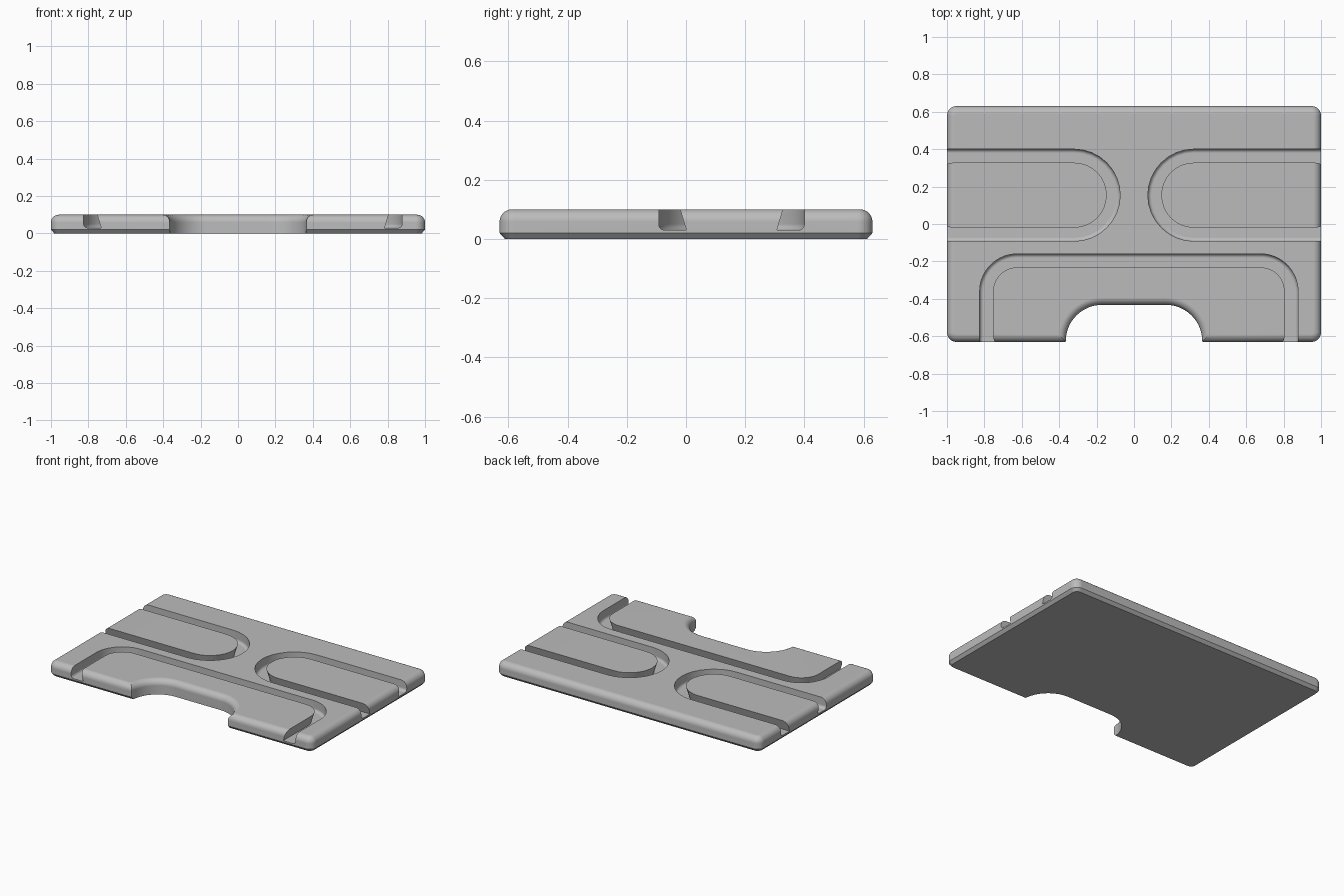
import bpy, bmesh
from math import sin, cos, radians

cube = bpy.data.objects.get("Cube")
if cube:
    bpy.data.objects.remove(cube)

STEPS = 16
TOP = 0.1


def arc_path(arcs):
    """Chain of arcs (cx, cy, start, end); equal angles give a single straight-run point."""
    path = []
    for cx, cy, a, b in arcs:
        n = 0 if a == b else STEPS
        for i in range(n + 1):
            t = radians(a + (b - a) * i / max(n, 1))
            path.append((cx, cy, cos(t), sin(t)))
    return path


def offset(p, radius, z):
    return (p[0] + radius * p[2], p[1] + radius * p[3], z)


def quarter(cx, cz, r, a, b, n=8):
    return [(cx + r * cos(radians(a + (b - a) * i / n)),
             cz + r * sin(radians(a + (b - a) * i / n))) for i in range(n + 1)]


def solid(name, rings):
    """Skin closed rings into a capped solid."""
    bm = bmesh.new()
    rows = [[bm.verts.new(co) for co in ring] for ring in rings]
    n = len(rows[0])
    for a, b in zip(rows, rows[1:]):
        for i in range(n):
            j = (i + 1) % n
            bm.faces.new((a[i], a[j], b[j], b[i]))
    bm.faces.new(rows[0])
    bm.faces.new(rows[-1])
    bmesh.ops.recalc_face_normals(bm, faces=bm.faces)
    mesh = bpy.data.meshes.new(name)
    bm.to_mesh(mesh)
    bm.free()
    ob = bpy.data.objects.new(name, mesh)
    bpy.context.collection.objects.link(ob)
    return ob


def layered(name, path, radius, levels):
    return solid(name, [[offset(p, radius + d, z) for p in path] for d, z in levels])


def groove(name, path, radius, section):
    return solid(name, [[offset(p, radius - d, z) for d, z in section] for p in path])


# Plate: chamfered below, rounded above
X, Y, R = 0.95, 0.58, 0.05
outline = arc_path([(X, Y, 0, 90), (-X, Y, 90, 180), (-X, -Y, 180, 270), (X, -Y, 270, 360)])
EDGE = 0.042
plate = layered("grooved_plate", outline, R,
                [(-0.018, 0), (0, 0.02)] + quarter(-EDGE, TOP - EDGE, EDGE, 0, 90))

# Finger notch with a rounded upper lip
notch_path = arc_path([(-0.17, -0.8, 180, 180), (-0.17, -0.627, 180, 90),
                       (0.17, -0.627, 90, 0), (0.17, -0.8, 0, 0)])
LIP = 0.04
cutters = [layered("notch_cutter", notch_path, 0.195,
                   [(0, -0.05)] + quarter(LIP, TOP - LIP, LIP, 180, 90) + [(LIP, 0.15)])]

# Groove section: upright filleted outer wall, flat floor, undercut inner wall
FLOOR, FILLET = 0.03, 0.02
section = ([(0, 0.13)] + quarter(FILLET, FLOOR + FILLET, FILLET, 180, 270, 6)
           + [(0.093, FLOOR), (0.072, TOP), (0.063, 0.13)])

# Two side slots, mirrored
slot = [(-1.2, 0.154, 90, 90), (-0.32, 0.154, 90, -90), (-1.2, 0.154, -90, -90)]
for side, s in (("right", 1), ("left", -1)):
    path = [(s * cx, cy, s * dx, dy) for cx, cy, dx, dy in arc_path(slot)]
    cutters.append(groove(side + "_slot_cutter", path, 0.246, section))

# Front arch groove
arch = arc_path([(-0.625, -0.8, 180, 180), (-0.625, -0.36, 180, 90),
                 (0.677, -0.36, 90, 0), (0.677, -0.8, 0, 0)])
cutters.append(groove("arch_cutter", arch, 0.2, section))

# Cut everything and drop the cutters
bpy.ops.object.select_all(action='DESELECT')
bpy.context.view_layer.objects.active = plate
plate.select_set(True)
for cutter in cutters:
    mod = plate.modifiers.new("cut", 'BOOLEAN')
    mod.operation, mod.solver, mod.object = 'DIFFERENCE', 'EXACT', cutter
    bpy.ops.object.modifier_apply(modifier=mod.name)
    bpy.data.objects.remove(cutter)

# Grey finish
grey = bpy.data.materials.new("plain_grey")
grey.use_nodes = True
colour = (0.5, 0.5, 0.5, 1)
grey.diffuse_color = colour
grey.node_tree.nodes["Principled BSDF"].inputs["Base Color"].default_value = colour
plate.data.materials.clear()
plate.data.materials.append(grey)

bpy.ops.object.shade_smooth_by_angle(angle=radians(25))
weighted = plate.modifiers.new("weighted_normals", 'WEIGHTED_NORMAL')
weighted.keep_sharp = True
